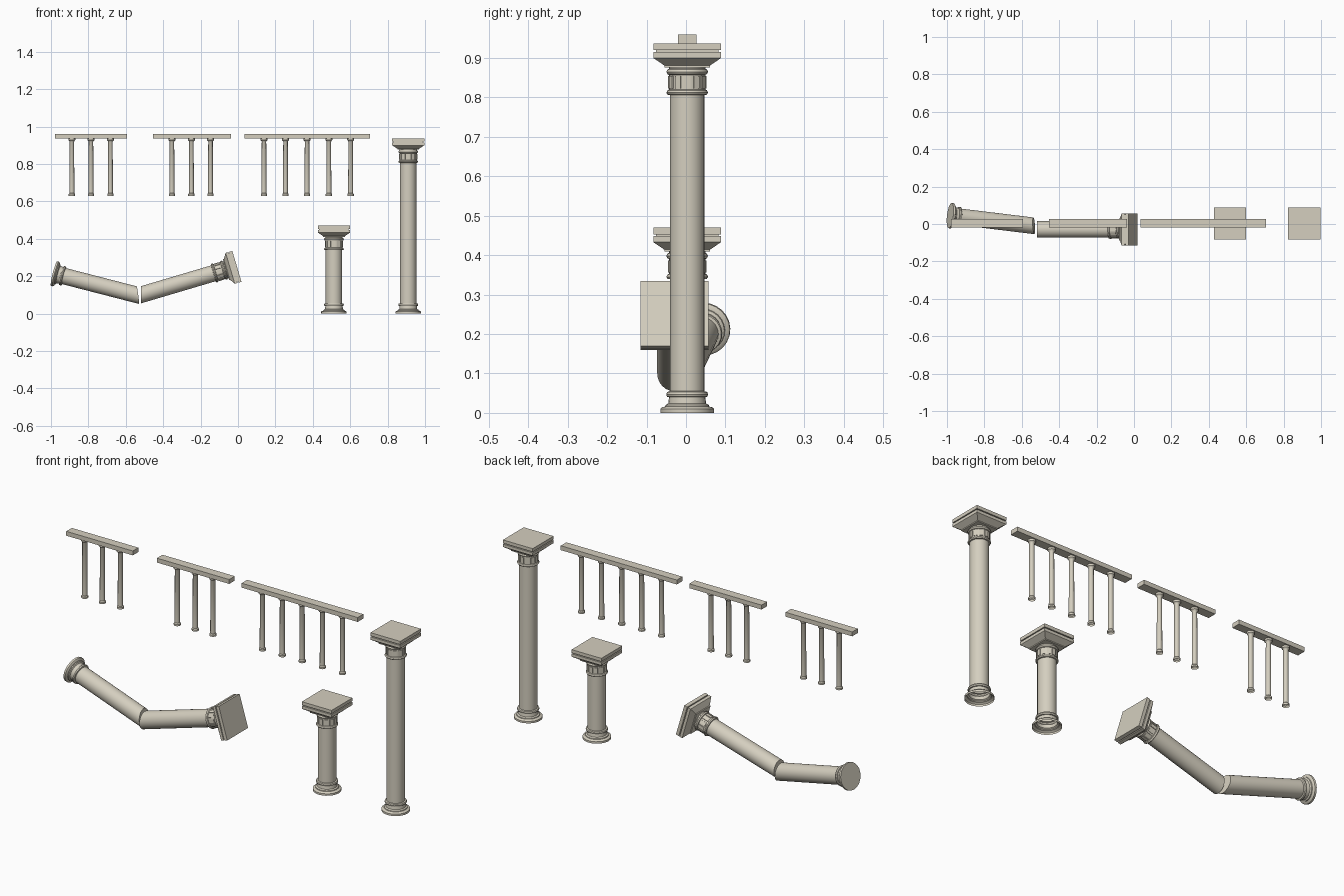
import bpy, bmesh, math
from mathutils import Matrix, Vector

if "Cube" in bpy.data.objects:
    bpy.data.objects.remove(bpy.data.objects["Cube"])

stone = bpy.data.materials.new("pale_stone")
stone.diffuse_color = (0.66, 0.62, 0.52, 1)
stone.use_nodes = True
stone.node_tree.nodes["Principled BSDF"].inputs["Base Color"].default_value = stone.diffuse_color

Y0 = 0.003      # common depth of the standing parts
CAP_TOP = 0.937  # height of the tall column


def lathe(bm, profile, sides, cap_bottom=False, cap_top=False, phase=0.0):
    """Stack rings of (radius, z) and skin them."""
    rings = []
    for r, z in profile:
        rings.append([bm.verts.new((r * math.cos(phase + 2 * math.pi * i / sides),
                                    r * math.sin(phase + 2 * math.pi * i / sides), z))
                      for i in range(sides)])
    for a, b in zip(rings, rings[1:]):
        for i in range(sides):
            j = (i + 1) % sides
            bm.faces.new((a[i], a[j], b[j], b[i]))
    if cap_bottom:
        bm.faces.new(rings[0][::-1])
    if cap_top:
        bm.faces.new(rings[-1])


def box(bm, size, matrix):
    bmesh.ops.create_cube(bm, size=1, matrix=matrix @ Matrix.Diagonal((*size, 1)))


def finish(bm, name, matrix=None, cut=None):
    """Place the part, optionally break it along a plane, and make the object."""
    if matrix:
        bm.transform(matrix)
    if cut:
        co, no = cut
        geom = bm.verts[:] + bm.edges[:] + bm.faces[:]
        res = bmesh.ops.bisect_plane(bm, geom=geom, plane_co=co, plane_no=no, clear_outer=True)
        edges = [e for e in res["geom_cut"] if isinstance(e, bmesh.types.BMEdge)]
        bmesh.ops.holes_fill(bm, edges=edges, sides=0)
    me = bpy.data.meshes.new(name)
    bm.to_mesh(me)
    bm.free()
    me.materials.append(stone)
    for p in me.polygons:
        p.use_smooth = True
    me.set_sharp_from_angle(angle=math.radians(32))
    ob = bpy.data.objects.new(name, me)
    bpy.context.collection.objects.link(ob)
    return ob


SIDES = 24
BASE = [(0.068, 0), (0.068, 0.010), (0.064, 0.014), (0.056, 0.016), (0.055, 0.020),
        (0.048, 0.024), (0.046, 0.040), (0.051, 0.041), (0.053, 0.047), (0.051, 0.053),
        (0.044, 0.055)]
# Round collar below the capital, measured on the tall column
COLLAR = [(0.044, 0.806), (0.050, 0.807), (0.053, 0.812), (0.050, 0.818), (0.046, 0.820),
          (0.046, 0.857), (0.050, 0.859), (0.053, 0.865), (0.050, 0.871), (0.046, 0.873),
          (0.046, 0.878)]
# Half width and height of the square abacus
ABACUS = [(0.058, 0.876), (0.058, 0.881), (0.086, 0.900), (0.086, 0.915), (0.079, 0.915),
          (0.079, 0.920), (0.086, 0.920), (0.086, 0.937)]


def capital(name, matrix):
    # Square slabs plus thin raised panels around the neck
    bm = bmesh.new()
    lathe(bm, [(h * math.sqrt(2), z) for h, z in ABACUS], 4, True, True, math.pi / 4)
    for i in range(12):
        rot = Matrix.Rotation(2 * math.pi * i / 12, 4, 'Z')
        box(bm, (0.006, 0.016, 0.031), rot @ Matrix.Translation((0.0455, 0, 0.8385)))
    finish(bm, name + "_capital", matrix)


def standing_column(name, x, height):
    drop = CAP_TOP - height
    place = Matrix.Translation((x, Y0, 0))
    bm = bmesh.new()
    lathe(bm, BASE + [(r, z - drop) for r, z in COLLAR], SIDES)
    finish(bm, name + "_shaft", place)
    capital(name, place @ Matrix.Translation((0, 0, -drop)))


standing_column("tall_column", 0.910, CAP_TOP)
standing_column("short_column", 0.513, 0.470)

# Fallen column: lower half with its base
foot = Vector((-0.983, 0.045, 0.214))
axis = Vector((0.450, -0.055, -0.116))
lower = Matrix.Translation(foot) @ axis.to_track_quat('Z', 'Y').to_matrix().to_4x4()
bm = bmesh.new()
lathe(bm, BASE + [(0.044, 0.65)], SIDES, True)
finish(bm, "fallen_base_half", lower, (Vector((-0.536, 0, 0.10)), Vector((1, 0.05, 0.13))))

# Fallen column: upper half with its capital
tilt = math.radians(16.5)
upper = (Matrix.Translation((-0.006, -0.029, 0.2525))
         @ Matrix.Rotation(math.pi / 2 - tilt, 4, 'Y')
         @ Matrix.Translation((0, 0, -CAP_TOP)))
bm = bmesh.new()
lathe(bm, [(0.044, 0.25)] + COLLAR, SIDES)
finish(bm, "fallen_upper_half", upper, (Vector((-0.519, 0, 0.10)), Vector((-1, 0, 0))))
capital("fallen_column", upper)

# Balustrade pieces: rail with hanging balusters
BALUSTER = [(0.017, 0.630), (0.017, 0.639), (0.013, 0.644), (0.012, 0.920), (0.013, 0.922),
            (0.018, 0.927), (0.018, 0.938)]


def railing(name, x0, x1, posts):
    bm = bmesh.new()
    box(bm, (x1 - x0, 0.046, 0.023), Matrix.Translation(((x0 + x1) / 2, Y0, 0.9485)))
    finish(bm, name + "_rail")
    for i, x in enumerate(posts):
        bm = bmesh.new()
        lathe(bm, BALUSTER, 12)
        finish(bm, f"{name}_baluster_{i + 1}", Matrix.Translation((x, Y0, 0)))


railing("left_railing", -0.979, -0.594, [-0.888, -0.786, -0.682])
railing("middle_railing", -0.455, -0.037, [-0.353, -0.249, -0.147])
railing("right_railing", 0.035, 0.706, [0.139, 0.254, 0.369, 0.486, 0.602])
